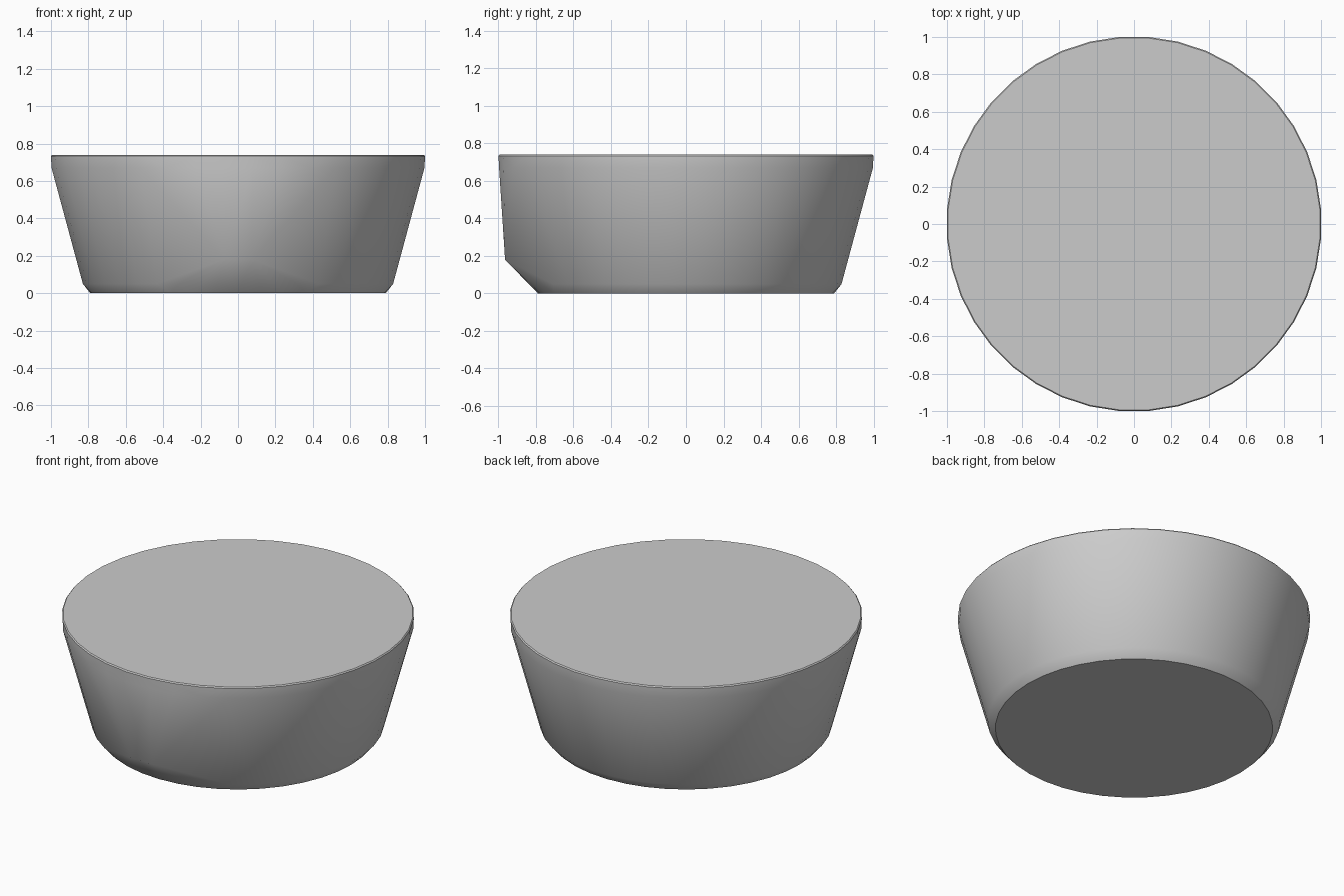
import bpy
import bmesh
from math import cos, sin, pi, radians

cube = bpy.data.objects.get("Cube")
if cube:
    bpy.data.objects.remove(cube)

SIDES = 40

grey = bpy.data.materials.new("plain grey")
grey.use_nodes = True
colour = (0.6, 0.6, 0.6, 1)
grey.diffuse_color = colour
grey.node_tree.nodes["Principled BSDF"].inputs["Base Color"].default_value = colour

bm = bmesh.new()


def ring(radius, z, shift):
    for i in range(SIDES):
        a = 2 * pi * (i + shift) / SIDES
        bm.verts.new((radius * cos(a), radius * sin(a), z))


# Base, foot edge, lower rim, upper rim and lid
ring(0.79, 0, 0)
ring(0.832, 0.05, 0.5)
ring(1.0, 0.67, 0.5)
ring(1.003, 0.733, 0.5)
ring(0.997, 0.74, 0.5)

# Short lip that pulls the front out near the base
for x in (-0.075, 0.075):
    bm.verts.new((x, -0.965, 0.18))

# Wrap all of it in one convex skin
hull = bmesh.ops.convex_hull(bm, input=bm.verts)
inside = {g for g in hull["geom_interior"] + hull["geom_unused"]
          if isinstance(g, bmesh.types.BMVert)}
bmesh.ops.delete(bm, geom=list(inside), context='VERTS')
bmesh.ops.dissolve_limit(bm, angle_limit=radians(0.5), verts=bm.verts, edges=bm.edges)
bmesh.ops.recalc_face_normals(bm, faces=bm.faces)

mesh = bpy.data.meshes.new("tub_body")
bm.to_mesh(mesh)
bm.free()
mesh.materials.append(grey)
tub = bpy.data.objects.new("tub_body", mesh)
bpy.context.collection.objects.link(tub)

# Soft wall, crisp base and rim
bpy.ops.object.select_all(action='DESELECT')
tub.select_set(True)
bpy.context.view_layer.objects.active = tub
bpy.ops.object.shade_smooth_by_angle(angle=radians(25))
